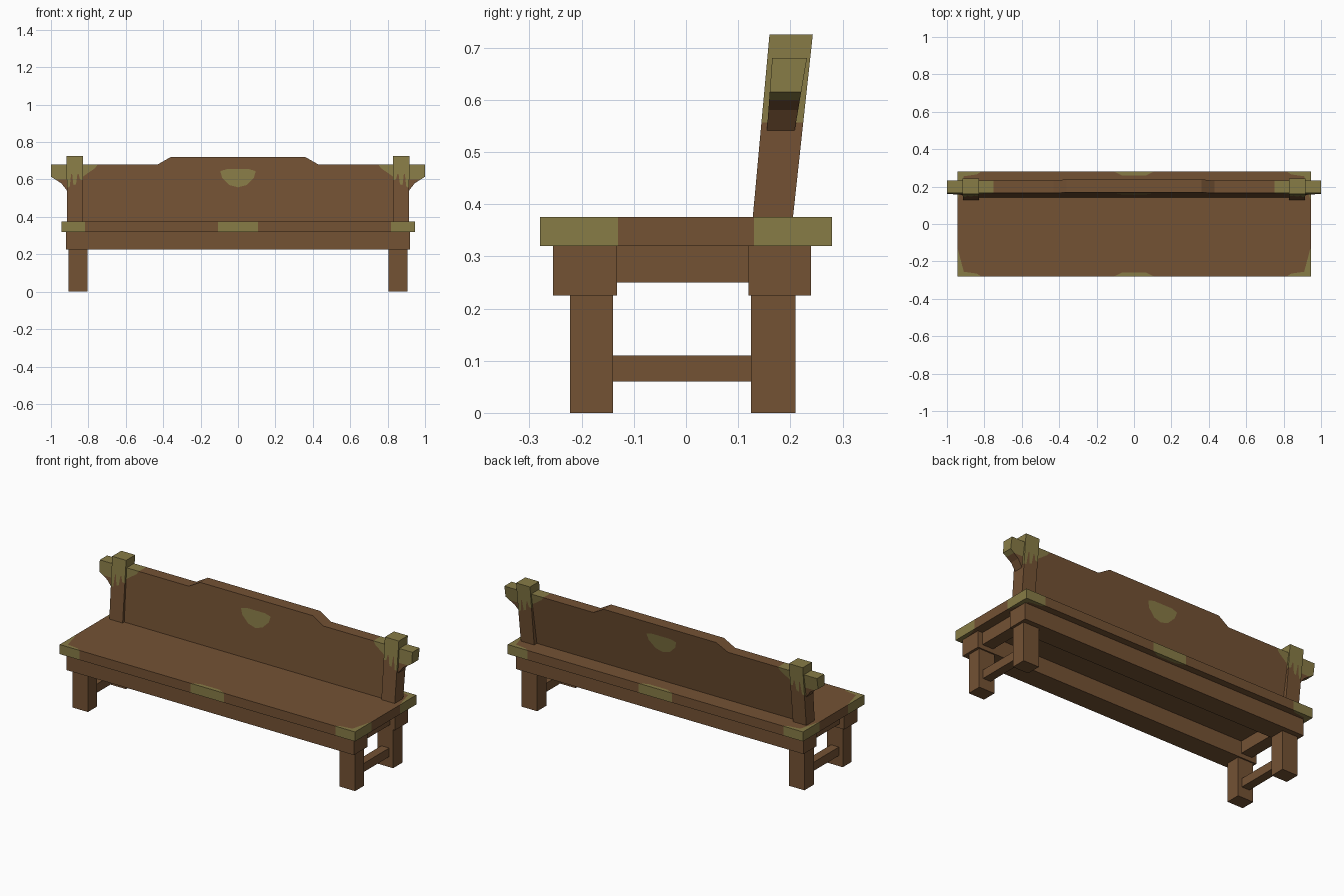
import bpy, bmesh
from mathutils import Vector

if "Cube" in bpy.data.objects:
    bpy.data.objects.remove(bpy.data.objects["Cube"])


def material(name, rgb):
    m = bpy.data.materials.new(name)
    m.diffuse_color = (*rgb, 1)
    m.use_nodes = True
    m.node_tree.nodes["Principled BSDF"].inputs["Base Color"].default_value = m.diffuse_color
    return m


WOOD = material("brown wood", (0.174, 0.084, 0.034))
MOSS = material("olive trim", (0.245, 0.200, 0.061))


def paint(bm, polys, v_axis):
    """Cut convex outlines (x against v_axis) into the mesh and colour the faces inside."""
    regions = []
    for pts in polys:
        area = sum(a[0] * b[1] - b[0] * a[1] for a, b in zip(pts, pts[1:] + pts[:1]))
        pts = pts if area > 0 else pts[::-1]
        planes = []
        for a, b in zip(pts, pts[1:] + pts[:1]):
            co, no = Vector(), Vector()
            co.x, co[v_axis] = a
            no.x, no[v_axis] = b[1] - a[1], a[0] - b[0]
            no.normalize()
            planes.append((co, no))
            bmesh.ops.bisect_plane(bm, geom=bm.verts[:] + bm.edges[:] + bm.faces[:],
                                   dist=1e-6, plane_co=co, plane_no=no)
        regions.append(planes)
    for f in bm.faces:
        c = f.calc_center_median()
        if any(all((c - co).dot(no) < 1e-5 for co, no in r) for r in regions):
            f.material_index = 1


def finish(name, bm, polys=(), v_axis=2):
    bmesh.ops.recalc_face_normals(bm, faces=bm.faces[:])
    if polys:
        bmesh.ops.triangulate(bm, faces=bm.faces[:])
        paint(bm, polys, v_axis)
    me = bpy.data.meshes.new(name)
    bm.to_mesh(me)
    bm.free()
    me.materials.append(WOOD)
    me.materials.append(MOSS)
    ob = bpy.data.objects.new(name, me)
    bpy.context.collection.objects.link(ob)
    return ob


def prism(name, outline, front, back, polys=()):
    """Extrude an x/z outline between y = front(z) and y = back(z)."""
    bm = bmesh.new()
    a = [bm.verts.new((x, front(z), z)) for x, z in outline]
    b = [bm.verts.new((x, back(z), z)) for x, z in outline]
    bm.faces.new(a)
    bm.faces.new(b[::-1])
    for i in range(len(a)):
        j = (i + 1) % len(a)
        bm.faces.new((a[i], b[i], b[j], a[j]))
    return finish(name, bm, polys)


def box(name, x0, x1, y0, y1, z0, z1, polys=(), v_axis=2):
    bm = bmesh.new()
    bmesh.ops.create_cube(bm, size=1)
    for v in bm.verts:
        v.co = ((x0 + x1) / 2 + v.co.x * (x1 - x0), (y0 + y1) / 2 + v.co.y * (y1 - y0),
                (z0 + z1) / 2 + v.co.z * (z1 - z0))
    return finish(name, bm, polys, v_axis)


def flip(pts, sx, sv=1):
    return [(x * sx, v * sv) for x, v in pts]


# Seat with olive corners and mid-edge patches
corner_front = [(-1, -.3), (-.79, -.3), (-.84, -.265), (-.91, -.255), (-1, -.255)]
corner_side = [(-1, -.3), (-.91, -.3), (-.91, -.255), (-.943, -.13), (-1, -.13)]
middle = [(-.15, -.3), (.15, -.3), (.06, -.258), (-.06, -.258)]
seat_paint = [flip(p, sx, sy) for p in (corner_front, corner_side) for sx in (1, -1) for sy in (1, -1)]
seat_paint += [middle, flip(middle, 1, -1)]
box("seat", -.945, .945, -.28, .28, .32, .375, seat_paint, 1)

# Long beams under the seat
box("front_beam", -.92, .92, -.255, -.132, .225, .32)
box("back_beam", -.92, .92, .12, .24, .225, .32)

# Backrest panel: raised middle, bracket ends, olive ends and emblem
half = [(.36, .72), (.43, .68), (1, .68), (1, .615), (.945, .58), (.91, .535), (.87, .535), (.87, .37)]
outline = half + flip(half, -1)[::-1]
end_patch = [(.735, .70), (.765, .66), (.83, .615), (.92, .60), (1.1, .60), (1.1, .70)]
emblem = [(-.095, .645), (-.085, .61), (-.045, .57), (0, .558), (.045, .57), (.085, .61),
          (.095, .645), (.06, .655), (-.06, .655)]
prism("backrest", outline, lambda z: .143 + .073 * (z - .375), lambda z: .18 + .17 * (z - .375),
      [end_patch, flip(end_patch, -1), emblem])

# Leaning posts with dripping olive caps, legs, stretchers and end rails
cap = [[(.8, .63), (.95, .63), (.95, .8), (.8, .8)],
       [(.8, .63), (.8, .59), (.845, .60), (.852, .63)],
       [(.858, .63), (.866, .575), (.88, .57), (.887, .63)],
       [(.892, .63), (.9, .56), (.95, .55), (.95, .63)]]
for s, side in ((1, "right"), (-1, "left")):
    prism(side + "_post", flip([(.828, .37), (.913, .37), (.917, .725), (.828, .725)], s),
          lambda z: .128 + .0914 * (z - .375), lambda z: .205 + .1086 * (z - .375),
          [flip(p, s) for p in cap])
    for name, xs, y0, y1, z0, z1 in (("front_leg", (.805, .905), -.222, -.14, 0, .23),
                                     ("back_leg", (.805, .905), .125, .21, 0, .23),
                                     ("stretcher", (.83, .88), -.145, .13, .06, .11),
                                     ("end_rail", (.82, .89), -.135, .125, .25, .32)):
        x0, x1 = sorted(x * s for x in xs)
        box(side + "_" + name, x0, x1, y0, y1, z0, z1)
